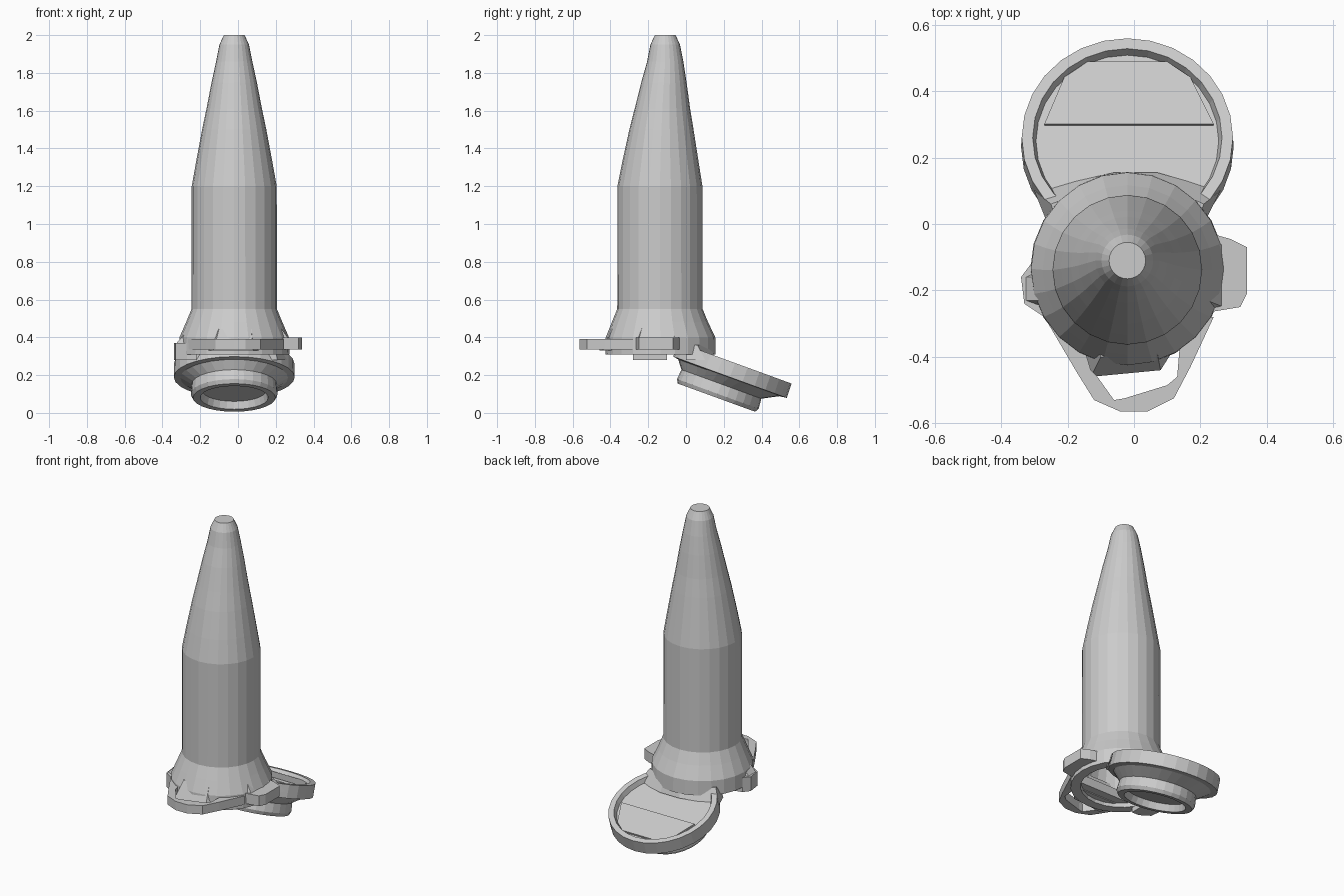
import bpy
from math import sin, cos, pi, radians
from mathutils import Matrix, Vector


def make(name, verts, faces):
    mesh = bpy.data.meshes.new(name)
    mesh.from_pydata(verts, [], faces)
    mesh.update()
    obj = bpy.data.objects.new(name, mesh)
    bpy.context.collection.objects.link(obj)
    return obj


def loft(name, profile, n, cx, cap_first=True, cap_last=True, closed=False, mat=None):
    """Stack of n-sided rings; profile rows are (radius, z, centre y)."""
    verts = [Vector((cx + r * cos(2 * pi * i / n), cy + r * sin(2 * pi * i / n), z))
             for r, z, cy in profile for i in range(n)]
    if mat:
        verts = [mat @ v for v in verts]
    m = len(profile)
    faces = []
    for k in range(m if closed else m - 1):
        a, b = k * n, ((k + 1) % m) * n
        for i in range(n):
            j = (i + 1) % n
            faces.append((a + i, b + i, b + j, a + j))
    if cap_first and not closed:
        faces.append(tuple(range(n)))
    if cap_last and not closed:
        faces.append(tuple(reversed(range((m - 1) * n, m * n))))
    return make(name, verts, faces)


def prism(name, bottom, top, z0, z1):
    """Solid between two matching outlines (counter-clockwise)."""
    n = len(bottom)
    verts = [(x, y, z0) for x, y in bottom] + [(x, y, z1) for x, y in top]
    faces = [tuple(reversed(range(n))), tuple(range(n, 2 * n))]
    faces += [(i, (i + 1) % n, n + (i + 1) % n, n + i) for i in range(n)]
    return make(name, verts, faces)


def rim(name, outer, inner, z0, z1):
    """Flat ring with a hole between two matching outlines."""
    n = len(outer)
    verts = [(x, y, z) for z in (z0, z1) for loop in (outer, inner) for x, y in loop]
    faces = []
    for i in range(n):
        j = (i + 1) % n
        faces += [(i, j, 2 * n + j, 2 * n + i),
                  (n + j, n + i, 3 * n + i, 3 * n + j),
                  (2 * n + i, 2 * n + j, 3 * n + j, 3 * n + i),
                  (j, i, n + i, n + j)]
    return make(name, verts, faces)


# Hollow tapered tube with flared mouth at the bottom
loft("tube_body", [
    (0.055, 2.00, -0.11), (0.078, 1.95, -0.11), (0.096, 1.86, -0.11),
    (0.120, 1.75, -0.117), (0.147, 1.61, -0.125), (0.170, 1.50, -0.13),
    (0.200, 1.34, -0.135), (0.225, 1.20, -0.138), (0.226, 0.55, -0.138),
    (0.255, 0.48, -0.138), (0.290, 0.40, -0.135), (0.292, 0.31, -0.135),
    (0.235, 0.31, -0.135), (0.195, 0.52, -0.138), (0.190, 1.20, -0.138),
    (0.060, 1.90, -0.11)], 24, -0.02).data.flip_normals()

# Front thumb tab with its opening
rim("front_tab",
    [(-0.27, -0.28), (-0.17, -0.45), (-0.12, -0.53), (-0.04, -0.565),
     (0.04, -0.565), (0.12, -0.525), (0.17, -0.43), (0.24, -0.28)],
    [(-0.16, -0.34), (-0.13, -0.44), (-0.11, -0.46), (-0.06, -0.53),
     (-0.03, -0.525), (0.10, -0.485), (0.13, -0.46), (0.14, -0.34)],
    0.335, 0.39)
prism("front_block",
      [(-0.13, -0.46), (0.08, -0.44), (0.15, -0.33), (-0.18, -0.33)],
      [(-0.10, -0.40), (0.07, -0.39), (0.09, -0.33), (-0.12, -0.33)], 0.33, 0.445)

# Side lugs with sloped gussets
prism("right_lug",
      [(0.20, -0.27), (0.32, -0.25), (0.34, -0.21), (0.34, -0.07), (0.29, -0.045), (0.20, -0.02)],
      [(0.20, -0.27), (0.32, -0.25), (0.34, -0.21), (0.34, -0.07), (0.29, -0.045), (0.20, -0.02)],
      0.335, 0.40)
prism("right_gusset",
      [(0.18, -0.27), (0.27, -0.25), (0.27, -0.06), (0.18, -0.03)],
      [(0.18, -0.25), (0.22, -0.23), (0.22, -0.07), (0.18, -0.06)], 0.39, 0.46)
prism("left_lug",
      [(-0.31, -0.12), (-0.34, -0.16), (-0.33, -0.24), (-0.27, -0.28), (-0.22, -0.28), (-0.22, -0.10)],
      [(-0.31, -0.12), (-0.34, -0.16), (-0.33, -0.24), (-0.27, -0.28), (-0.22, -0.28), (-0.22, -0.10)],
      0.28, 0.37)
prism("left_gusset",
      [(-0.33, -0.16), (-0.33, -0.23), (-0.22, -0.27), (-0.22, -0.11)],
      [(-0.28, -0.16), (-0.28, -0.23), (-0.22, -0.25), (-0.22, -0.13)], 0.365, 0.42)

# Hinge joining the mouth to the lid
prism("hinge",
      [(-0.26, 0.00), (0.21, 0.00), (0.26, 0.10), (0.07, 0.155), (-0.06, 0.155), (-0.30, 0.10)],
      [(-0.23, 0.00), (0.19, 0.00), (0.21, 0.06), (0.06, 0.13), (-0.06, 0.13), (-0.25, 0.06)],
      0.28, 0.36)

# Tilted open lid: recessed panel on top, plug ring underneath
tilt = Matrix.Translation((0, 0.26, 0.264)) @ Matrix.Rotation(radians(-20), 4, 'X')
loft("lid", [
    (0.275, -0.03, 0), (0.285, 0, 0), (0.318, 0, 0), (0.320, -0.08, 0),
    (0.285, -0.085, -0.005), (0.225, -0.13, -0.03), (0.230, -0.185, -0.03), (0.218, -0.206, -0.03),
    (0.180, -0.206, -0.03), (0.170, -0.165, -0.03)], 28, -0.02, mat=tilt).data.flip_normals()

# Raised step across the outer half of the lid panel
step = prism("lid_step",
             [(-0.27, 0.05), (0.24, 0.05), (0.17, 0.20), (0.10, 0.25), (-0.14, 0.25), (-0.21, 0.20)],
             [(-0.27, 0.05), (0.24, 0.05), (0.17, 0.20), (0.10, 0.25), (-0.14, 0.25), (-0.21, 0.20)],
             -0.035, -0.018)
step.data.transform(tilt)

# Consistent outward faces
import bmesh
for obj in bpy.context.collection.objects:
    bm = bmesh.new()
    bm.from_mesh(obj.data)
    bmesh.ops.recalc_face_normals(bm, faces=bm.faces)
    bm.to_mesh(obj.data)
    bm.free()
